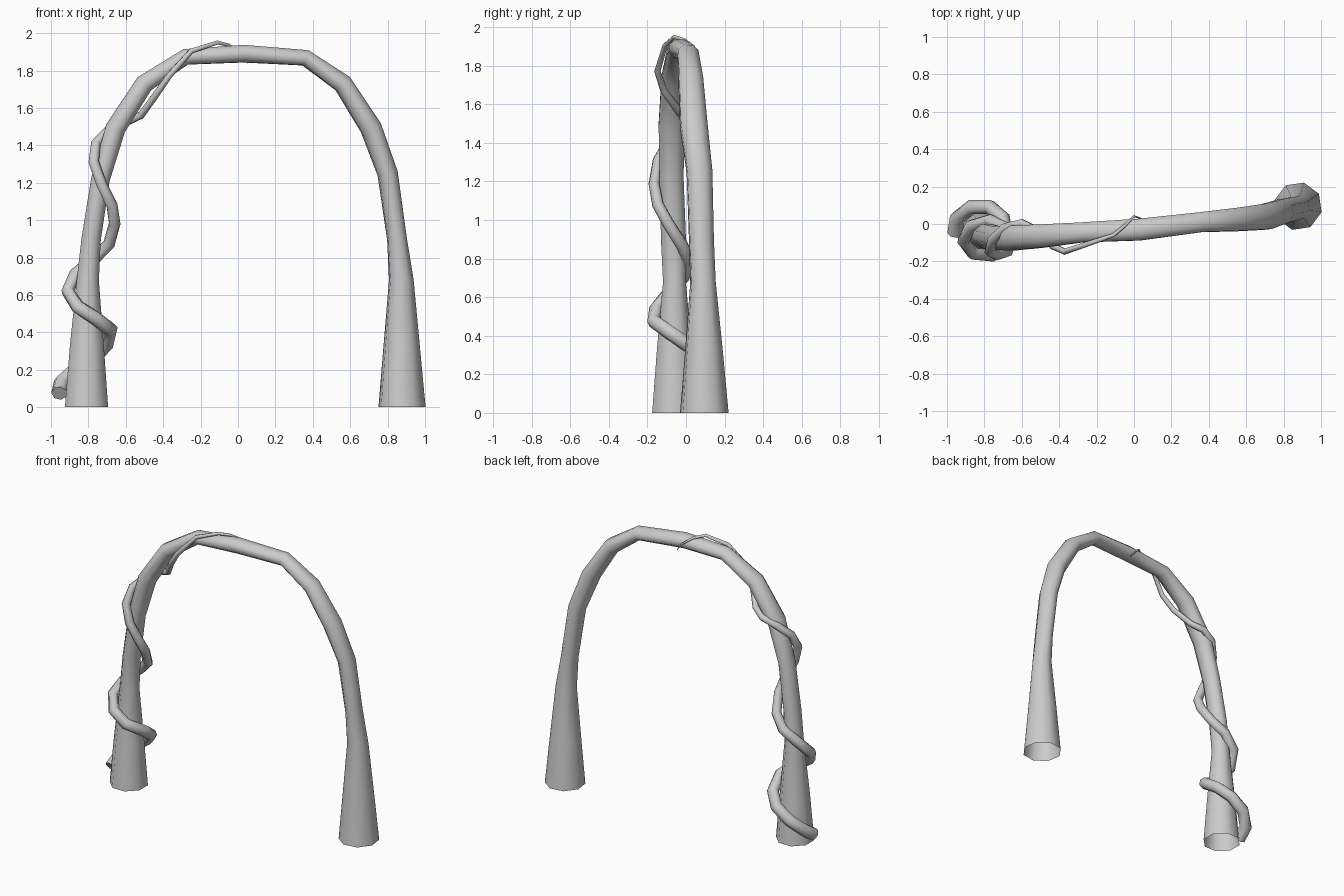
import bpy, bmesh, math
from mathutils import Vector


def tube(name, path, sides, stretch=1.0, first=None, last=None, cap=False, seed=(0, 1, 0)):
    """Sweep a tapering polygon along (x, y, z, radius) points."""
    pts = [Vector(p[:3]) for p in path]
    bm = bmesh.new()
    rings = []
    axis = Vector(seed)
    for i, p in enumerate(pts):
        a, b = pts[max(i - 1, 0)], pts[min(i + 1, len(pts) - 1)]
        if 0 < i < len(pts) - 1:
            t = ((p - a).normalized() + (b - p).normalized()).normalized()
        else:
            t = (b - a).normalized()
        if i == 0 and first:
            t = Vector(first)
        if i == len(pts) - 1 and last:
            t = Vector(last)
        axis = (axis - t * axis.dot(t)).normalized()
        other = t.cross(axis)
        r = path[i][3]
        # the arch is round at the feet and slightly oval higher up
        s = stretch if 0.8 < p.z else 1.0
        ring = []
        for k in range(sides):
            ang = math.tau * (k + 0.5) / sides
            ring.append(bm.verts.new(p + axis * (r * s * math.cos(ang)) + other * (r * math.sin(ang))))
        rings.append(ring)
    for r0, r1 in zip(rings, rings[1:]):
        for k in range(sides):
            n = (k + 1) % sides
            bm.faces.new((r0[k], r0[n], r1[n], r1[k]))
    if cap:
        bm.faces.new(rings[0][::-1])
        bm.faces.new(rings[-1])
    bmesh.ops.recalc_face_normals(bm, faces=bm.faces)
    me = bpy.data.meshes.new(name)
    bm.to_mesh(me)
    bm.free()
    for f in me.polygons:
        f.use_smooth = len(f.vertices) == 4
    ob = bpy.data.objects.new(name, me)
    bpy.context.collection.objects.link(ob)
    return ob


# Bent trunk forming the arch, open at both feet
arch = [
    (-0.81, -0.06, 0.0, 0.125), (-0.808, -0.06, 0.33, 0.098), (-0.803, -0.06, 0.68, 0.064),
    (-0.785, -0.065, 0.90, 0.056), (-0.735, -0.075, 1.22, 0.054), (-0.655, -0.075, 1.49, 0.058),
    (-0.50, -0.065, 1.73, 0.054), (-0.28, -0.045, 1.873, 0.046), (0.03, -0.03, 1.89, 0.050),
    (0.36, 0.01, 1.868, 0.046), (0.56, 0.025, 1.73, 0.054), (0.71, 0.04, 1.495, 0.060),
    (0.80, 0.07, 1.25, 0.056), (0.85, 0.08, 0.90, 0.054), (0.873, 0.088, 0.68, 0.068),
    (0.875, 0.093, 0.33, 0.100), (0.877, 0.095, 0.0, 0.130),
]
tube("arch_trunk", arch, 8, 1.25, first=(0, 0, 1), last=(0, 0, -1))

# Thin vine winding up the left leg and over the top
vine = [
    (-0.955, -0.05, 0.075, 0.043), (-0.945, 0.03, 0.13, 0.042), (-0.87, 0.09, 0.20, 0.041),
    (-0.77, 0.09, 0.27, 0.040), (-0.70, 0.03, 0.34, 0.039), (-0.68, -0.08, 0.415, 0.039),
    (-0.76, -0.165, 0.475, 0.038), (-0.86, -0.155, 0.54, 0.037), (-0.91, -0.09, 0.62, 0.036),
    (-0.87, -0.01, 0.71, 0.035), (-0.77, 0.02, 0.79, 0.034), (-0.69, -0.02, 0.87, 0.033),
    (-0.66, -0.09, 0.98, 0.032), (-0.675, -0.145, 1.08, 0.031), (-0.73, -0.165, 1.19, 0.030),
    (-0.772, -0.145, 1.31, 0.029), (-0.76, -0.09, 1.41, 0.027), (-0.69, -0.02, 1.485, 0.025),
    (-0.60, 0.005, 1.525, 0.023), (-0.52, -0.035, 1.56, 0.021), (-0.44, -0.115, 1.67, 0.019),
    (-0.37, -0.148, 1.77, 0.017), (-0.25, -0.108, 1.905, 0.014), (-0.11, -0.06, 1.95, 0.011),
    (-0.05, -0.01, 1.935, 0.009), (0.0, 0.042, 1.90, 0.006), (0.05, 0.025, 1.84, 0.003),
]
tube("climbing_vine", vine, 7, cap=True, seed=(1, 0, 0))
